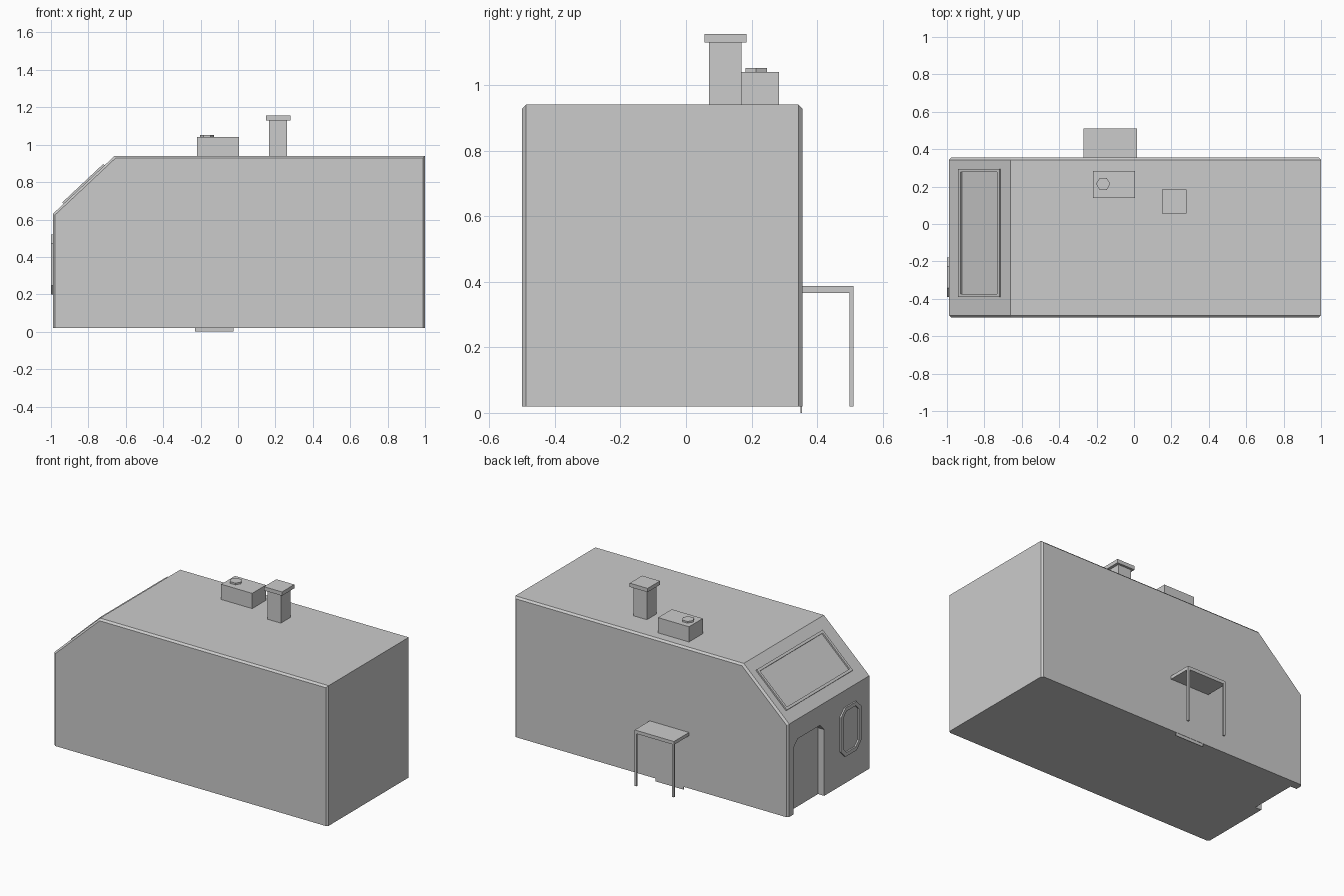
import bpy, bmesh, math
from mathutils import Vector

if "Cube" in bpy.data.objects:
    bpy.data.objects.remove(bpy.data.objects["Cube"])

grey = bpy.data.materials.new("light grey")
grey.diffuse_color = (0.6, 0.6, 0.6, 1)
grey.use_nodes = True
grey.node_tree.nodes["Principled BSDF"].inputs["Base Color"].default_value = grey.diffuse_color


def loft(name, loops, cyclic=False):
    """Skin matching loops of points; cap the ends, or join last to first."""
    bm = bmesh.new()
    rows = [[bm.verts.new(p) for p in loop] for loop in loops]
    n = len(rows[0])
    pairs = list(zip(rows, rows[1:]))
    if cyclic:
        pairs.append((rows[-1], rows[0]))
    else:
        bm.faces.new(rows[0])
        bm.faces.new(rows[-1])
    for a, b in pairs:
        for i in range(n):
            j = (i + 1) % n
            bm.faces.new((a[i], a[j], b[j], b[i]))
    bmesh.ops.recalc_face_normals(bm, faces=bm.faces)
    me = bpy.data.meshes.new(name)
    bm.to_mesh(me)
    bm.free()
    me.materials.append(grey)
    ob = bpy.data.objects.new(name, me)
    bpy.context.collection.objects.link(ob)
    return ob


def box(name, x0, x1, y0, y1, z0, z1):
    return loft(name, [[(x0, y0, z), (x1, y0, z), (x1, y1, z), (x0, y1, z)] for z in (z0, z1)])


def outline(a0, a1, b0, b1, c=0):
    """Rectangle, with corners cut by c."""
    if c <= 0:
        return [(a0, b0), (a1, b0), (a1, b1), (a0, b1)]
    return [(a0 + c, b0), (a1 - c, b0), (a1, b0 + c), (a1, b1 - c),
            (a1 - c, b1), (a0 + c, b1), (a0, b1 - c), (a0, b0 + c)]


def frame(name, origin, u, v, n, rect, cut, width, height):
    """Flat window frame lying on a wall."""
    o, u, v, n = (Vector(k) for k in (origin, u, v, n))
    a0, a1, b0, b1 = rect
    outer = outline(a0, a1, b0, b1, cut)
    inner = outline(a0 + width, a1 - width, b0 + width, b1 - width,
                    cut - 0.586 * width if cut else 0)
    place = lambda pts, h: [o + u * a + v * b + n * h for a, b in pts]
    return loft(name, [place(outer, -0.005), place(outer, height),
                       place(inner, height), place(inner, -0.005)], cyclic=True)


# building shell: side profile with chamfered front and back edges
full = [(-.99, .02), (1, .02), (1, .94), (-.66, .94), (-.99, .63)]
small = [(-.978, .02), (.988, .02), (.988, .928), (-.655, .928), (-.978, .625)]
body = loft("building_shell", [[(x, y, z) for x, z in prof] for prof, y in
                               ((small, -.5), (full, -.488), (full, .343), (small, .355))])

# doorway recess in the left wall
door = [(-.02, -.1), (.30, -.1), (.30, .455), (.255, .5), (.025, .5), (-.02, .455)]
cutter = loft("doorway_cutter", [[(x, y, z) for y, z in door] for x in (-1.1, -.945)])
cutter.hide_render = True
mod = body.modifiers.new("doorway", 'BOOLEAN')
mod.object = cutter
mod.operation = 'DIFFERENCE'
mod.solver = 'EXACT'
bpy.context.view_layer.objects.active = body
bpy.ops.object.modifier_apply(modifier="doorway")
bpy.data.objects.remove(cutter)

# window frames: cut-corner one on the left wall, wide one on the slope
frame("side_window_frame", (-.99, 0, 0), (0, 1, 0), (0, 0, 1), (-1, 0, 0),
      (-.39, -.18, .2, .52), .047, .025, .01)
d = Vector((.33, 0, .31)).normalized()
frame("sloped_window_frame", (-.99, 0, .63), (0, 1, 0), d, (-d.z, 0, d.x),
      (-.39, .295, .078, .38), 0, .017, .01)

# roof vent box with hexagonal cap
box("roof_vent", -.22, .005, .14, .283, .93, 1.04)
loft("vent_cap", [[(-.165 + .038 * math.cos(k * math.pi / 3),
                    .214 + .038 * math.sin(k * math.pi / 3), z) for k in range(6)]
                  for z in (1.035, 1.051)])

# chimney
box("chimney", .165, .262, .07, .17, .93, 1.13)
box("chimney_cap", .15, .28, .056, .184, 1.13, 1.155)

# porch roof on two posts, with the back door behind it
box("porch_roof", -.27, .015, .35, .511, .365, .387)
for side, x in (("left", -.27), ("right", .002)):
    box(f"porch_post_{side}", x, x + .013, .498, .511, .02, .37)
box("back_door", -.23, -.025, .349, .353, 0, .3)
